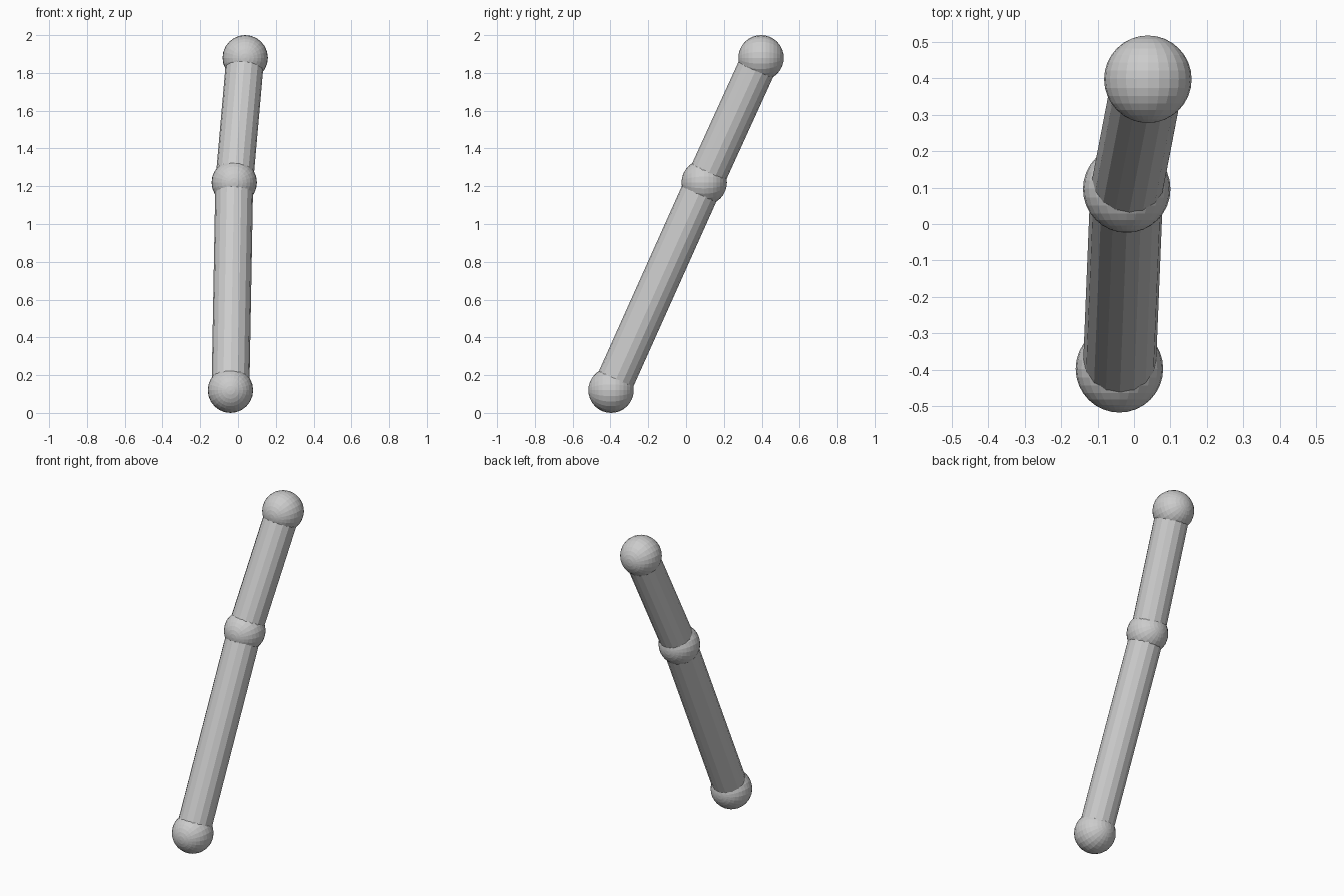
import bpy
import math
from mathutils import Vector

if "Cube" in bpy.data.objects:
    bpy.data.objects.remove(bpy.data.objects["Cube"])

BALL_R, ROD_R = 0.12, 0.10
BALL_SIDES, BALL_RINGS, ROD_SIDES = 24, 16, 16

# Joint centres along the limb
lower = Vector((-0.04, -0.397, 0.12))
middle = Vector((-0.02, 0.096, 1.22))
upper = Vector((0.038, 0.397, 1.88))


def ball(name, centre):
    # poles face front and back
    bpy.ops.mesh.primitive_uv_sphere_add(
        segments=BALL_SIDES, ring_count=BALL_RINGS, radius=BALL_R,
        location=centre, rotation=(math.pi / 2, 0, 0))
    bpy.context.object.name = name


def rod(name, a, b):
    bpy.ops.mesh.primitive_cylinder_add(
        vertices=ROD_SIDES, radius=ROD_R, depth=(b - a).length,
        location=(a + b) / 2)
    obj = bpy.context.object
    obj.name = name
    obj.rotation_mode = 'QUATERNION'
    obj.rotation_quaternion = Vector((0, 0, 1)).rotation_difference(b - a)


# Joints
ball("lower_joint", lower)
ball("middle_joint", middle)
ball("upper_joint", upper)

# Limb segments between the joints
rod("lower_segment", lower, middle)
rod("upper_segment", middle, upper)
